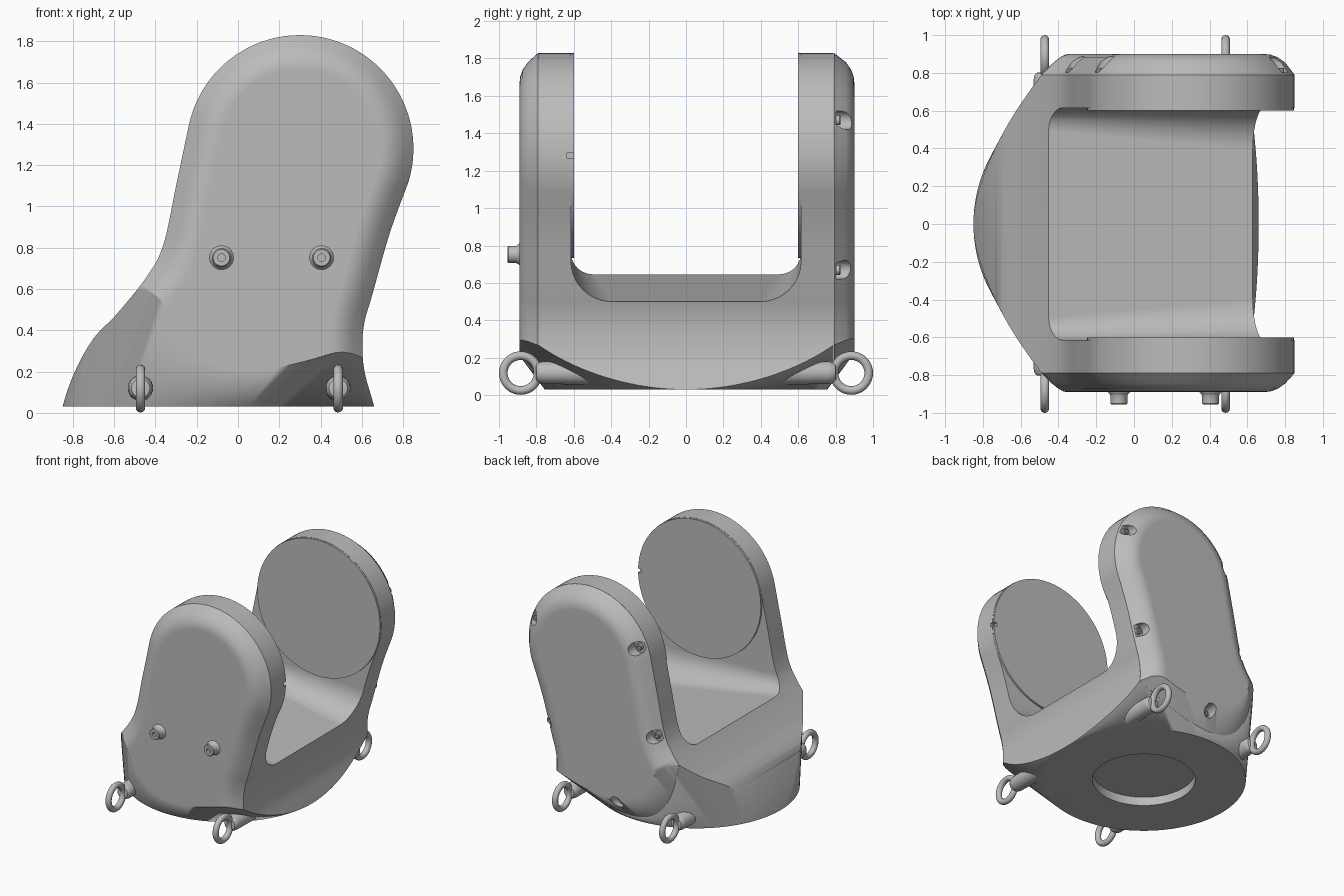
import bpy, bmesh, math
from mathutils import Vector

cube = bpy.data.objects.get("Cube")
if cube:
    bpy.data.objects.remove(cube, do_unlink=True)

grey = bpy.data.materials.new("plain grey")
grey.use_nodes = True
COLOUR = (0.5, 0.5, 0.5, 1)
grey.diffuse_color = COLOUR
grey.node_tree.nodes["Principled BSDF"].inputs["Base Color"].default_value = COLOUR


def loft(name, rings):
    """Solid skin through rings of equal point count, capped at both ends."""
    bm = bmesh.new()
    loops = [[bm.verts.new(p) for p in ring] for ring in rings]
    n = len(loops[0])
    for a, b in zip(loops, loops[1:]):
        for i in range(n):
            j = (i + 1) % n
            bm.faces.new((a[i], a[j], b[j], b[i]))
    bm.faces.new(loops[0])
    bm.faces.new(loops[-1])
    bmesh.ops.recalc_face_normals(bm, faces=bm.faces)
    mesh = bpy.data.meshes.new(name)
    bm.to_mesh(mesh)
    bm.free()
    mesh.materials.append(grey)
    ob = bpy.data.objects.new(name, mesh)
    bpy.context.collection.objects.link(ob)
    return ob


def activate(ob):
    bpy.ops.object.select_all(action='DESELECT')
    ob.select_set(True)
    bpy.context.view_layer.objects.active = ob


def cut(ob, cutter, operation='DIFFERENCE'):
    activate(ob)
    mod = ob.modifiers.new("cut", 'BOOLEAN')
    mod.operation, mod.object, mod.solver = operation, cutter, 'EXACT'
    bpy.ops.object.modifier_apply(modifier=mod.name)
    bpy.data.objects.remove(cutter, do_unlink=True)


def smooth(ob, degrees=30):
    activate(ob)
    bpy.ops.object.shade_smooth_by_angle(angle=math.radians(degrees))


def circle(n):
    return [(math.cos(2 * math.pi * i / n), math.sin(2 * math.pi * i / n)) for i in range(n)]


def turned(name, x, z, profile, n=32):
    """Round part about an axis along y; profile holds (y, radius) pairs."""
    return loft(name, [[(x + r * c, y, z + r * s) for c, s in circle(n)] for y, r in profile])


def spline(pts, steps=8):
    out = []
    for i in range(1, len(pts) - 2):
        a, b, c, d = (Vector(p) for p in pts[i - 1:i + 3])
        for k in range(steps):
            t = k / steps
            out.append(0.5 * (2 * b + (c - a) * t + (2 * a - 5 * b + 4 * c - d) * t * t
                              + (3 * b - a - 3 * c + d) * t ** 3))
    return out


# Side outline of the fork: round arm head, flared foot
HEAD = Vector((0.30, 1.28))
RADIUS = 0.55
head = [HEAD + RADIUS * Vector((math.cos(a), math.sin(a)))
        for a in (math.radians(-17 + 184 * i / 48) for i in range(49))]
left_side = spline([head[-2], head[-1], (-0.30, 1.1), (-0.36, 0.82), (-0.435, 0.67), (-0.58, 0.487),
                    (-0.70, 0.36), (-0.79, 0.2), (-0.85, 0.03), (-0.9, -0.2), (-0.94, -0.4)])
right_side = spline([(0.78, -0.4), (0.72, -0.2), (0.66, 0.03), (0.613, 0.2), (0.602, 0.34),
                     (0.615, 0.45), (0.65, 0.57), (0.735, 0.87), head[0], head[1]])
outline = head + left_side[1:] + right_side


def inset(distance, y):
    ring = []
    for i, p in enumerate(outline):
        t = (outline[(i + 1) % len(outline)] - outline[i - 1]).normalized()
        ring.append((p.x - t.y * distance, y, p.y + t.x * distance))
    return ring


def foot_cone():
    """Leaning cone that widens upward from the round base."""
    rings = []
    for h in (0, 2.2):
        cx, r = -0.095 + 0.85 * h, 0.755 + 0.75 * h
        rings.append([(cx + r * c, r * s, 0.03 + h) for c, s in circle(128)])
    return loft("foot_cone", rings)


EDGE = [(0, 0.79), (0.05, 0.845), (0.09, 0.873), (0.125, 0.886), (0.16, 0.89)]

# Fork body and the separate back cover
body = loft("fork_body", [inset(d, -y) for d, y in reversed(EDGE)] + [inset(0, 0.7895)])
cover = loft("back_cover", [inset(d, y + 0.01 * (d > 0)) for d, y in EDGE])
for part in (body, cover):
    cut(part, foot_cone(), 'INTERSECT')


def slot_section(x):
    """U shape with a sloping floor and fillets that grow to the right."""
    floor, r, w = 0.585 - 0.135 * x, 0.162 + 0.0935 * x, 0.615
    right = []
    for i in range(13):
        a = math.pi / 2 * i / 12
        right.append((w - r + r * math.cos(a), floor + r - r * math.sin(a)))
    half = [(w, 3)] + right
    return [(x, y, z) for y, z in half] + [(x, -y, z) for y, z in reversed(half)]


cut(body, loft("slot", [slot_section(x) for x in (-1.1, 1.1)]))
cut(body, loft("base_recess", [[(-0.095 + 0.38 * c, 0.38 * s, z) for c, s in circle(64)]
                               for z in (-0.1, 0.1)]))

# Bearing discs on the inner arm faces
front_disc = turned("front_disc", HEAD.x, HEAD.y, [(-0.63, 0.548), (-0.6, 0.548)], 96)
back_disc = turned("back_disc", HEAD.x, HEAD.y, [(0.6, 0.548), (0.63, 0.548)], 96)


def notch():
    return loft("notch", [[(x, y, z) for y, z in ((-0.636, 1.265), (-0.59, 1.265),
                                                  (-0.59, 1.295), (-0.636, 1.295))]
                          for x in (0.82, 0.9)])


for part in (body, front_disc):
    cut(part, notch())

# Screw pockets around the cover edge, each with a hollow-headed screw
POCKETS = [(0.768, 1.47), (0.64, 0.67), (-0.155, 1.47), (-0.315, 0.8), (0.0, 0.2)]
for i, (x, z) in enumerate(POCKETS):
    cut(cover, turned("pocket", x, z, [(0.803, 0.05), (1, 0.05)]))
    screw = turned(f"cover_screw_{i}", x, z, [(0.795, 0.027), (0.822, 0.027), (0.827, 0.023),
                                              (0.827, 0.013), (0.812, 0.013)], 20)
    smooth(screw)

# Front knobs with flared feet and a socket
for side, x in (("right", -0.08), ("left", 0.405)):
    knob = turned(f"{side}_front_knob", x, 0.752,
                  [(-0.88, 0.06), (-0.891, 0.058), (-0.899, 0.05), (-0.91, 0.045), (-0.95, 0.045),
                   (-0.955, 0.04), (-0.955, 0.018), (-0.935, 0.018)])
    smooth(knob)

# Eye bolts at the four lower corners: boss and ring
for end, s in (("front", -1), ("back", 1)):
    for side, x in (("right", -0.472), ("left", 0.485)):
        boss = turned(f"{end}_{side}_boss", x, 0.12,
                      [(s * y, r) for y, r in ((0.42, 0.066), (0.76, 0.06), (0.785, 0.056),
                                               (0.8, 0.045), (0.803, 0.03))])
        smooth(boss)
        bpy.ops.mesh.primitive_torus_add(major_radius=0.093, minor_radius=0.023,
                                         major_segments=40, minor_segments=14,
                                         location=(x, s * 0.884, 0.118),
                                         rotation=(0, math.pi / 2, 0))
        ring = bpy.context.object
        ring.name = f"{end}_{side}_eye_ring"
        ring.data.materials.append(grey)
        smooth(ring, 60)

# Smooth shading that keeps the broad faces flat
for part in (body, cover, front_disc, back_disc):
    smooth(part, 42)
    weighted = part.modifiers.new("weighted normals", 'WEIGHTED_NORMAL')
    weighted.keep_sharp = True
